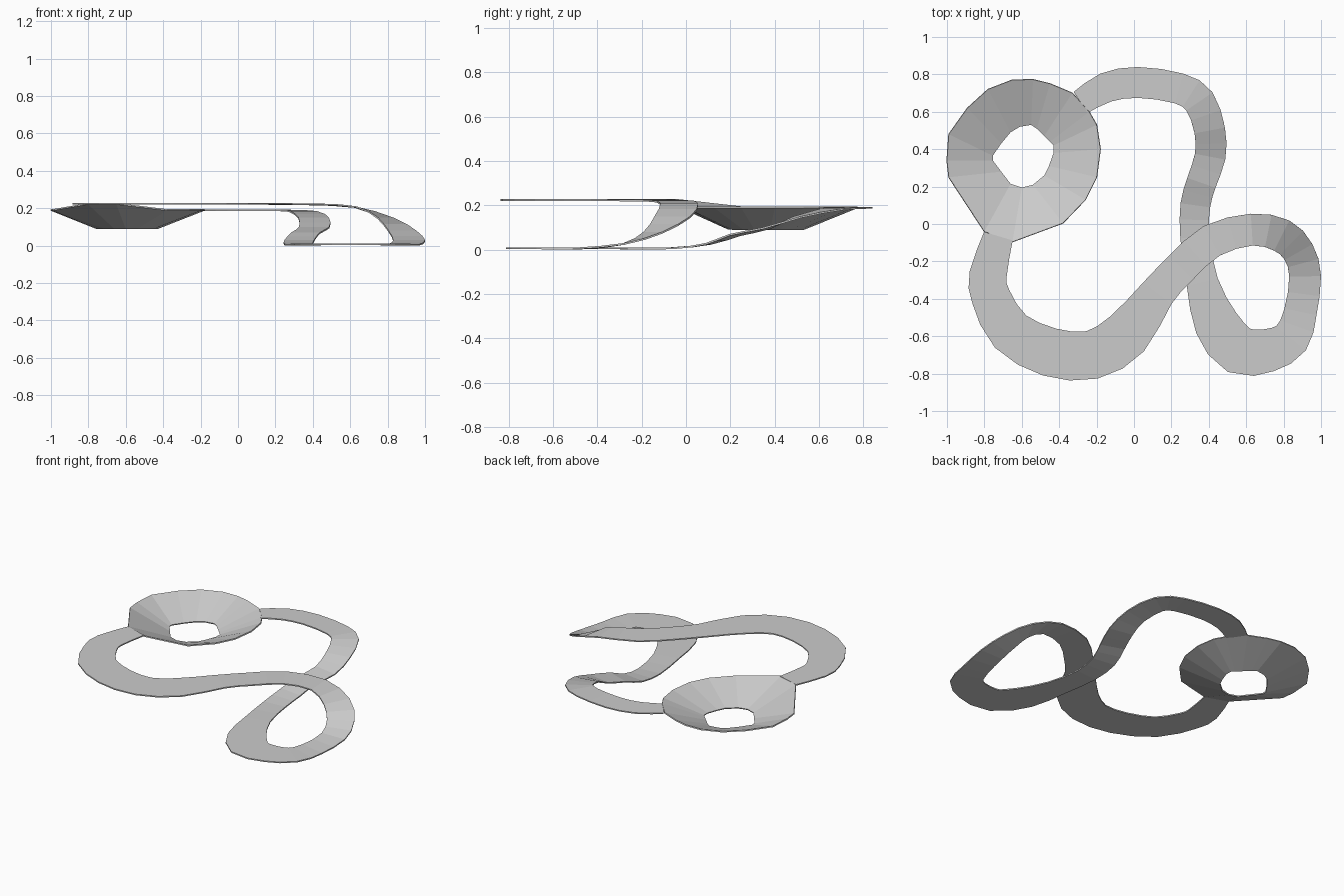
import bpy
from mathutils import Vector

THICK = 0.008


def make_sheet(name, row_a, row_b, closed=False):
    """Strip of quads between two point rows, thickened downwards."""
    n = len(row_a)
    verts = list(row_a) + list(row_b)
    faces = []
    for i in range(n if closed else n - 1):
        j = (i + 1) % n
        faces.append((i, n + i, n + j, j))
    mesh = bpy.data.meshes.new(name)
    mesh.from_pydata(verts, [], faces)
    mesh.update()
    if sum(p.normal.z for p in mesh.polygons) < 0:
        mesh.flip_normals()
    obj = bpy.data.objects.new(name, mesh)
    bpy.context.collection.objects.link(obj)
    mod = obj.modifiers.new("thickness", "SOLIDIFY")
    mod.thickness = THICK
    mod.offset = -1
    return obj


def spline(a, b, c, d, t):
    """Catmull-Rom point between b and c."""
    return 0.5 * (2 * b + (c - a) * t + (2 * a - 5 * b + 4 * c - d) * t * t
                  + (3 * b - a - 3 * c + d) * t ** 3)


# Track centreline: x, y, top z, width
track = [
    (-0.725, -0.065, 0.228, 0.16), (-0.78, -0.27, 0.228, 0.20),
    (-0.765, -0.39, 0.228, 0.21), (-0.66, -0.575, 0.228, 0.24),
    (-0.45, -0.685, 0.228, 0.26), (-0.225, -0.70, 0.228, 0.26),
    (-0.04, -0.59, 0.228, 0.26), (0.125, -0.37, 0.228, 0.19),
    (0.25, -0.235, 0.226, 0.18), (0.415, -0.09, 0.224, 0.18),
    (0.63, -0.03, 0.21, 0.17), (0.79, -0.062, 0.15, 0.18),
    (0.88, -0.15, 0.08, 0.17), (0.915, -0.28, 0.03, 0.17),
    (0.89, -0.47, 0.01, 0.175), (0.84, -0.61, 0.01, 0.205),
    (0.72, -0.675, 0.01, 0.23), (0.56, -0.675, 0.01, 0.26),
    (0.44, -0.53, 0.01, 0.24), (0.365, -0.31, 0.01, 0.17),
    (0.325, -0.07, 0.01, 0.155), (0.328, 0.10, 0.03, 0.16),
    (0.36, 0.22, 0.07, 0.16), (0.407, 0.36, 0.10, 0.165),
    (0.405, 0.50, 0.15, 0.165), (0.35, 0.655, 0.185, 0.17),
    (0.24, 0.725, 0.192, 0.165), (0.02, 0.757, 0.193, 0.165),
    (-0.15, 0.73, 0.193, 0.16), (-0.285, 0.65, 0.193, 0.135),
]
pts = [Vector(p) for p in track]
path = []
for i in range(len(pts) - 1):
    a, d = pts[max(i - 1, 0)], pts[min(i + 2, len(pts) - 1)]
    for t in (0, 0.5):
        p = spline(a, pts[i], pts[i + 1], d, t)
        p[2] = min(max(p[2], THICK), 0.23)
        path.append(p)
path.append(pts[-1])

left, right = [], []
for i, p in enumerate(path):
    tangent = (path[min(i + 1, len(path) - 1)] - path[max(i - 1, 0)]).to_2d().normalized()
    side = Vector((-tangent.y, tangent.x)) * p[3] / 2
    left.append((p[0] + side.x, p[1] + side.y, p[2]))
    right.append((p[0] - side.x, p[1] - side.y, p[2]))
make_sheet("track_ribbon", left, right)

# Funnel: matching points of the outer rim and the inner hole
rim = [
    (-0.80, -0.04), (-0.99, 0.25), (-1.0, 0.34), (-0.99, 0.48), (-0.89, 0.62),
    (-0.78, 0.72), (-0.65, 0.77), (-0.54, 0.772), (-0.45, 0.75), (-0.33, 0.70),
    (-0.24, 0.60), (-0.20, 0.53), (-0.18, 0.40), (-0.20, 0.25), (-0.26, 0.13),
    (-0.38, 0.005), (-0.65, -0.095),
]
hole = [
    (-0.66, 0.215), (-0.71, 0.28), (-0.755, 0.34), (-0.755, 0.365), (-0.71, 0.43),
    (-0.66, 0.49), (-0.61, 0.52), (-0.55, 0.53), (-0.52, 0.51), (-0.48, 0.47),
    (-0.45, 0.44), (-0.43, 0.42), (-0.43, 0.38), (-0.455, 0.31), (-0.48, 0.26),
    (-0.54, 0.21), (-0.60, 0.195),
]
spout = (0, len(rim) - 1)  # rim points that meet the raised track
outer = [(x, y, 0.228 if i in spout else 0.195) for i, (x, y) in enumerate(rim)]
inner = [(x, y, 0.097) for x, y in hole]
make_sheet("funnel", outer, inner, closed=True)
